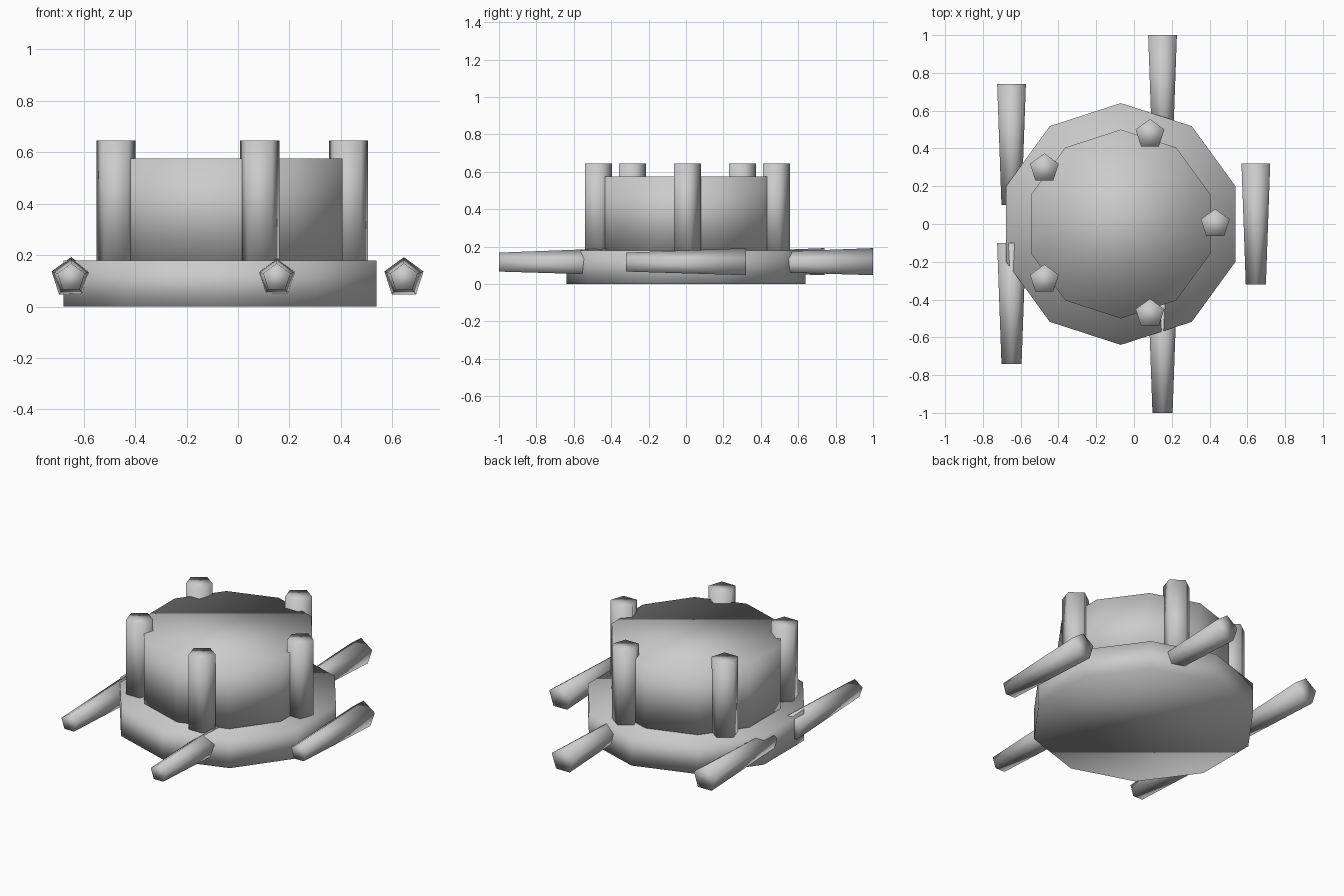
import bpy
import bmesh
from math import sin, cos, pi, radians
from mathutils import Vector

if "Cube" in bpy.data.objects:
    bpy.data.objects.remove(bpy.data.objects["Cube"])

CX = -0.07  # ring centre in x


def prism(name, start, end, r0, r1, sides):
    """Smooth-shaded prism between two points along z or y, one corner pointing to +y or +z."""
    start, end = Vector(start), Vector(end)
    along_z = abs(end.z - start.z) > 1e-6
    up = Vector((0, 1, 0)) if along_z else Vector((0, 0, 1))
    bm = bmesh.new()
    rings = []
    for c, r in ((start, r0), (end, r1)):
        rings.append([bm.verts.new(c + r * (Vector((1, 0, 0)) * sin(2 * pi * i / sides)
                                            + up * cos(2 * pi * i / sides)))
                      for i in range(sides)])
    a, b = rings
    for i in range(sides):
        j = (i + 1) % sides
        bm.faces.new((a[i], a[j], b[j], b[i]))
    bm.faces.new(a)
    bm.faces.new(b)
    bmesh.ops.recalc_face_normals(bm, faces=bm.faces)
    for f in bm.faces:
        f.smooth = True
    me = bpy.data.meshes.new(name)
    bm.to_mesh(me)
    bm.free()
    ob = bpy.data.objects.new(name, me)
    bpy.context.collection.objects.link(ob)
    return ob


# Wide base and drum
prism("base", (CX, 0, 0), (CX, 0, 0.18), 0.64, 0.64, 10)
prism("drum", (CX, 0, 0.18), (CX, 0, 0.575), 0.5, 0.5, 10)

# Five upright posts and five tapered pegs lying along y
for k in range(5):
    c, s = cos(radians(72 * k)), sin(radians(72 * k))
    x, y = CX + 0.5 * c, 0.5 * s
    prism(f"post_{k + 1}", (x, y, 0.18), (x, y, 0.645), 0.08, 0.08, 5)
    x, y = CX + 0.715 * c, 0.715 * s
    prism(f"peg_{k + 1}", (x, y - 0.32, 0.112), (x, y + 0.32, 0.112), 0.056, 0.08, 5)
